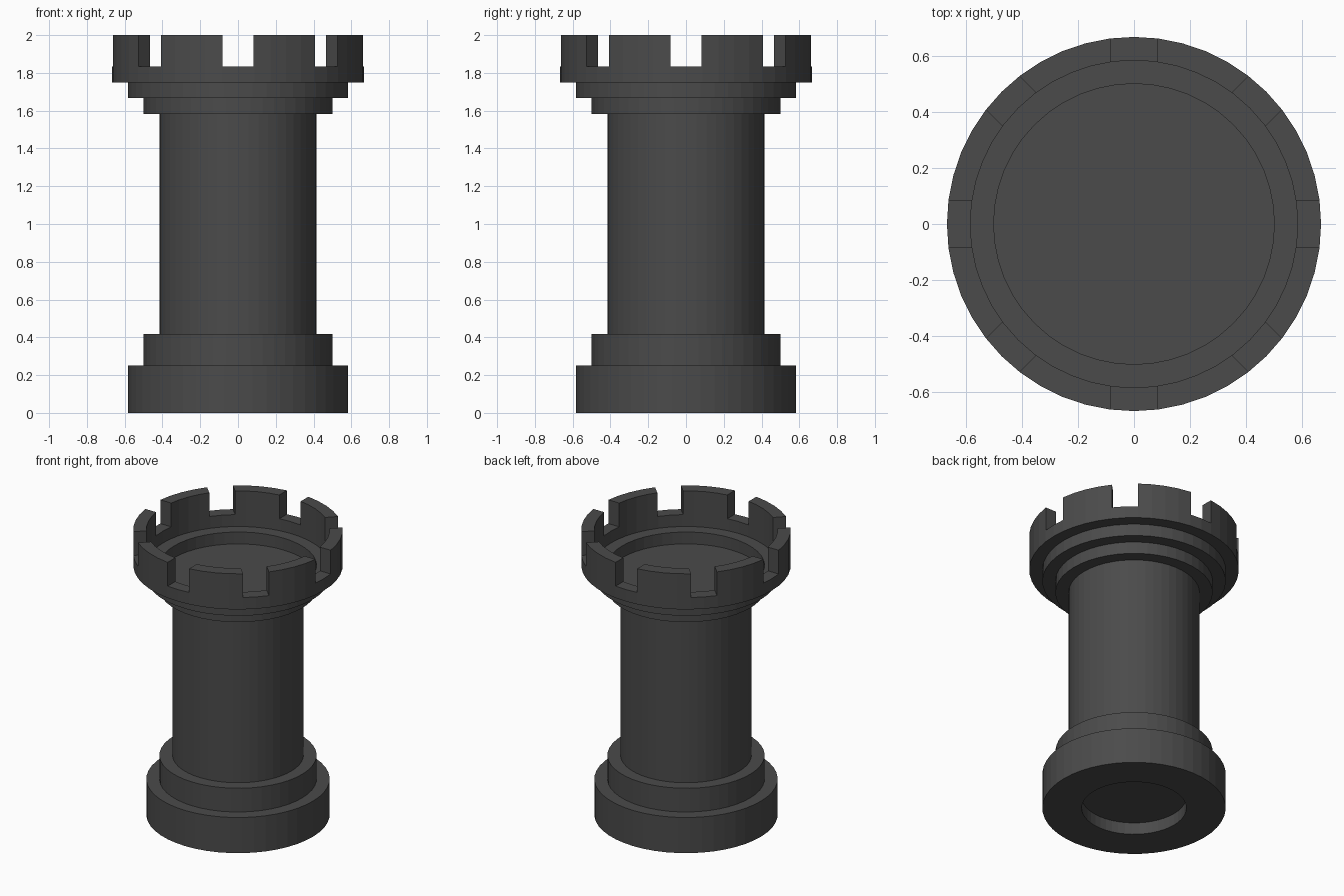
import bpy, bmesh, math
from mathutils import Matrix

if "Cube" in bpy.data.objects:
    bpy.data.objects.remove(bpy.data.objects["Cube"])

SIDES = 48
U = 1 / 12  # the model sits on a twelfth-unit grid

dark = bpy.data.materials.new("dark_grey")
dark.diffuse_color = (0.07, 0.07, 0.07, 1)
dark.use_nodes = True
dark.node_tree.nodes["Principled BSDF"].inputs["Base Color"].default_value = dark.diffuse_color


def make_object(name, bm):
    bmesh.ops.recalc_face_normals(bm, faces=bm.faces)
    mesh = bpy.data.meshes.new(name)
    bm.to_mesh(mesh)
    bm.free()
    obj = bpy.data.objects.new(name, mesh)
    bpy.context.collection.objects.link(obj)
    return obj


def lathe(name, profile, closed=False):
    """Revolve (radius, height) points, given in grid units, around z."""
    bm = bmesh.new()
    verts = [bm.verts.new((r * U, 0, z * U)) for r, z in profile]
    edges = [bm.edges.new(pair) for pair in zip(verts, verts[1:])]
    if closed:
        edges.append(bm.edges.new((verts[-1], verts[0])))
    bmesh.ops.spin(bm, geom=verts + edges, cent=(0, 0, 0), axis=(0, 0, 1),
                   angle=math.tau, steps=SIDES, use_merge=False)
    bmesh.ops.remove_doubles(bm, verts=bm.verts, dist=1e-4)
    obj = make_object(name, bm)
    obj.data.materials.append(dark)
    return obj


def tube(name, r0, r1, z0, z1):
    return lathe(name, [(r0, z0), (r1, z0), (r1, z1), (r0, z1)], closed=True)


# Base with recess underneath, stepped foot, column, lower collar and floor
lathe("tower_body", [(0, 1), (4, 1), (4, 0), (7, 0), (7, 3), (6, 3), (6, 5),
                     (5, 5), (5, 19), (6, 19), (6, 20), (0, 20)])

# Upper collar ring and crown wall
tube("upper_collar", 6, 7, 20, 21)
crown = tube("crown_wall", 7, 8, 21, 24)

# Eight notches: four bars, each cutting both sides of the crown
bpy.context.view_layer.objects.active = crown
for i in range(4):
    bm = bmesh.new()
    bmesh.ops.create_cube(bm, size=1, matrix=(
        Matrix.Rotation(i * math.pi / 4, 4, 'Z')
        @ Matrix.Translation((0, 0, 24 * U))
        @ Matrix.Diagonal((2, 2 * U, 4 * U, 1))))
    cutter = make_object("notch_cutter", bm)
    cutter.hide_render = True
    mod = crown.modifiers.new("notch", 'BOOLEAN')
    mod.operation = 'DIFFERENCE'
    mod.solver = 'EXACT'
    mod.object = cutter
    bpy.ops.object.modifier_apply(modifier=mod.name)
    bpy.data.objects.remove(cutter)
